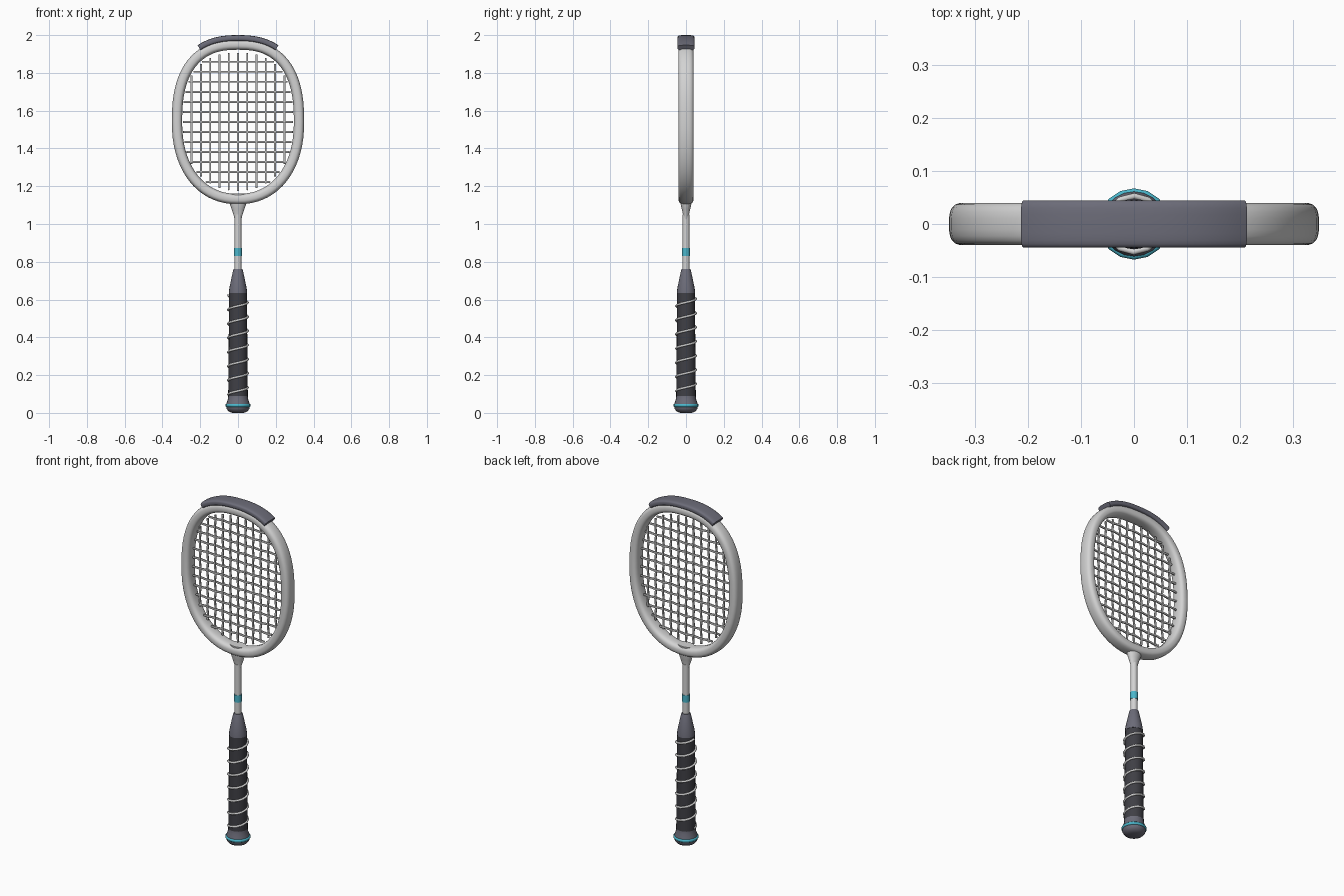
import bpy, bmesh, math
from mathutils import Vector

if "Cube" in bpy.data.objects:
    bpy.data.objects.remove(bpy.data.objects["Cube"], do_unlink=True)


def material(name, r, g, b):
    m = bpy.data.materials.new(name)
    m.use_nodes = True
    m.diffuse_color = (r, g, b, 1)
    m.node_tree.nodes["Principled BSDF"].inputs["Base Color"].default_value = (r, g, b, 1)
    return m


WHITE = material("pale grey", 0.65, 0.65, 0.65)
STRING = material("string grey", 0.5, 0.5, 0.5)
GREY = material("slate grey", 0.15, 0.15, 0.19)
DARK = material("grip charcoal", 0.05, 0.05, 0.06)
TEAL = material("teal", 0.07, 0.47, 0.6)


def add_loft(bm, rings, closed=False):
    """Skin a list of point rings, capping the ends unless closed."""
    vs = [[bm.verts.new(p) for p in ring] for ring in rings]
    n = len(vs[0])
    pairs = list(zip(vs, vs[1:])) + ([(vs[-1], vs[0])] if closed else [])
    for a, b in pairs:
        for i in range(n):
            j = (i + 1) % n
            bm.faces.new((a[i], a[j], b[j], b[i]))
    if not closed:
        bm.faces.new(vs[0][::-1])
        bm.faces.new(vs[-1])


def finish(name, bm, mat, angle=40):
    bmesh.ops.recalc_face_normals(bm, faces=bm.faces)
    me = bpy.data.meshes.new(name)
    bm.to_mesh(me)
    bm.free()
    me.materials.append(mat)
    ob = bpy.data.objects.new(name, me)
    bpy.context.collection.objects.link(ob)
    bpy.ops.object.select_all(action='DESELECT')
    ob.select_set(True)
    bpy.context.view_layer.objects.active = ob
    bpy.ops.object.shade_smooth_by_angle(angle=math.radians(angle))
    return ob


def spow(v, e):
    return math.copysign(abs(v) ** e, v)


def sweep_rings(path, ref, w, h, sides, closed=False, power=2):
    """Rounded section, w across and h along ref, carried along a path."""
    rings, last = [], len(path) - 1
    for i, p in enumerate(path):
        before = path[i - 1] if closed or i else p
        after = path[(i + 1) % len(path)] if closed or i < last else p
        t = (after - before).normalized()
        side = t.cross(ref).normalized()
        up = side.cross(t)
        ring = []
        for k in range(sides):
            a = math.tau * (k + 0.5) / sides
            ring.append(p + side * w * spow(math.cos(a), 2 / power)
                        + up * h * spow(math.sin(a), 2 / power))
        rings.append(ring)
    return rings


def lathe(name, profile, mat, sides=20, depth=1.0):
    """Turn (radius, height) points about z, squashed in y by depth."""
    bm = bmesh.new()
    add_loft(bm, [[(r * math.cos(math.tau * k / sides),
                    depth * r * math.sin(math.tau * k / sides), z)
                   for k in range(sides)] for r, z in profile])
    return finish(name, bm, mat)


# Head outline: flatter at the top than at the bottom
MID = 1.541
Y = Vector((0, 1, 0))
Z = Vector((0, 0, 1))


def exponent(upper):
    return 2.5 if upper else 2.2


def head_point(a):
    e = 2 / exponent(math.sin(a) > 0)
    return Vector((0.323 * spow(math.cos(a), e), 0, MID + 0.409 * spow(math.sin(a), e)))


# Head frame
bm = bmesh.new()
path = [head_point(math.tau * i / 72) for i in range(72)]
add_loft(bm, sweep_rings(path, Y, 0.0275, 0.04, 20, True, 2.8), True)
finish("head_frame", bm, WHITE)

# Bumper guard over the top of the frame
path = []
for i in range(25):
    x = 0.187 * (i / 12 - 1)
    u = abs(x) / 0.323
    v = (1 - u ** 2.5) ** 0.4
    normal = Vector((math.copysign(u ** 1.5 / 0.323, x), 0, v ** 1.5 / 0.409)).normalized()
    path.append(Vector((x, 0, MID + 0.409 * v)) + normal * 0.034)
bm = bmesh.new()
add_loft(bm, sweep_rings(path, Y, 0.016, 0.045, 20, False, 4))
finish("bumper_guard", bm, GREY)


# Woven string bed
def reach(u, upper):
    n = exponent(upper)
    return (1 - min(abs(u), 1) ** n) ** (1 / n)


def string(bm, ends, crossings, phase, place):
    low, high = ends
    path = [place(low, 0)]
    for k, c in enumerate(crossings):
        if low + 0.01 < c < high - 0.01:
            path.append(place(c, 0.004 * (-1) ** (k + phase)))
    path.append(place(high, 0))
    add_loft(bm, sweep_rings(path, Y, 0.006, 0.006, 6))


xs = [0.049 * i for i in range(-5, 6)]
zs = [MID + 0.053 * i for i in range(-6, 7)]
bm = bmesh.new()
for i, x in enumerate(xs):
    ends = (MID - 0.365 * reach(x / 0.295, False), MID + 0.365 * reach(x / 0.295, True))
    string(bm, ends, zs, i, lambda s, y: Vector((x, y, s)))
finish("main_strings", bm, STRING, 60)
bm = bmesh.new()
for j, z in enumerate(zs):
    half = 0.292 * reach((z - MID) / 0.375, z > MID)
    string(bm, (-half, half), xs, j + 1, lambda s, y: Vector((s, y, z)))
finish("cross_strings", bm, STRING, 60)

# Throat, shaft and shaft band
lathe("throat", [(0.018, 1.02), (0.021, 1.04), (0.034, 1.08), (0.045, 1.11), (0.05, 1.162)],
      WHITE, depth=0.66).scale = (1, 1, 1)
lathe("shaft", [(0.0185, 0.74), (0.0185, 1.05)], WHITE)
lathe("shaft_band", [(0.0215, 0.83), (0.0215, 0.872)], TEAL)

# Handle: tapered collar, grip and flared butt cap
lathe("handle_collar", [(0.048, 0.635), (0.046, 0.66), (0.026, 0.755), (0.022, 0.762)], GREY)
lathe("grip", [(0.052, 0.08), (0.05, 0.3), (0.047, 0.645)], DARK)
lathe("butt_cap", [(0.03, 0.0), (0.05, 0.008), (0.061, 0.022), (0.063, 0.04),
                   (0.06, 0.055), (0.053, 0.075), (0.052, 0.09)], GREY)

# Teal ring round the butt cap
bm = bmesh.new()
path = [Vector((0.061 * math.cos(math.tau * i / 16), 0.061 * math.sin(math.tau * i / 16), 0.04))
        for i in range(16)]
add_loft(bm, sweep_rings(path, Z, 0.007, 0.009, 8, True), True)
finish("butt_ring", bm, TEAL, 60)

# Spiral cord wound round the grip
bm = bmesh.new()
path = []
for i in range(7 * 12 + 1):
    a = math.pi + math.tau * i / 12
    path.append(Vector((0.053 * math.cos(a), 0.053 * math.sin(a), 0.097 + 0.075 * i / 12)))
add_loft(bm, sweep_rings(path, Z, 0.006, 0.006, 8))
finish("grip_cord", bm, WHITE, 60)
